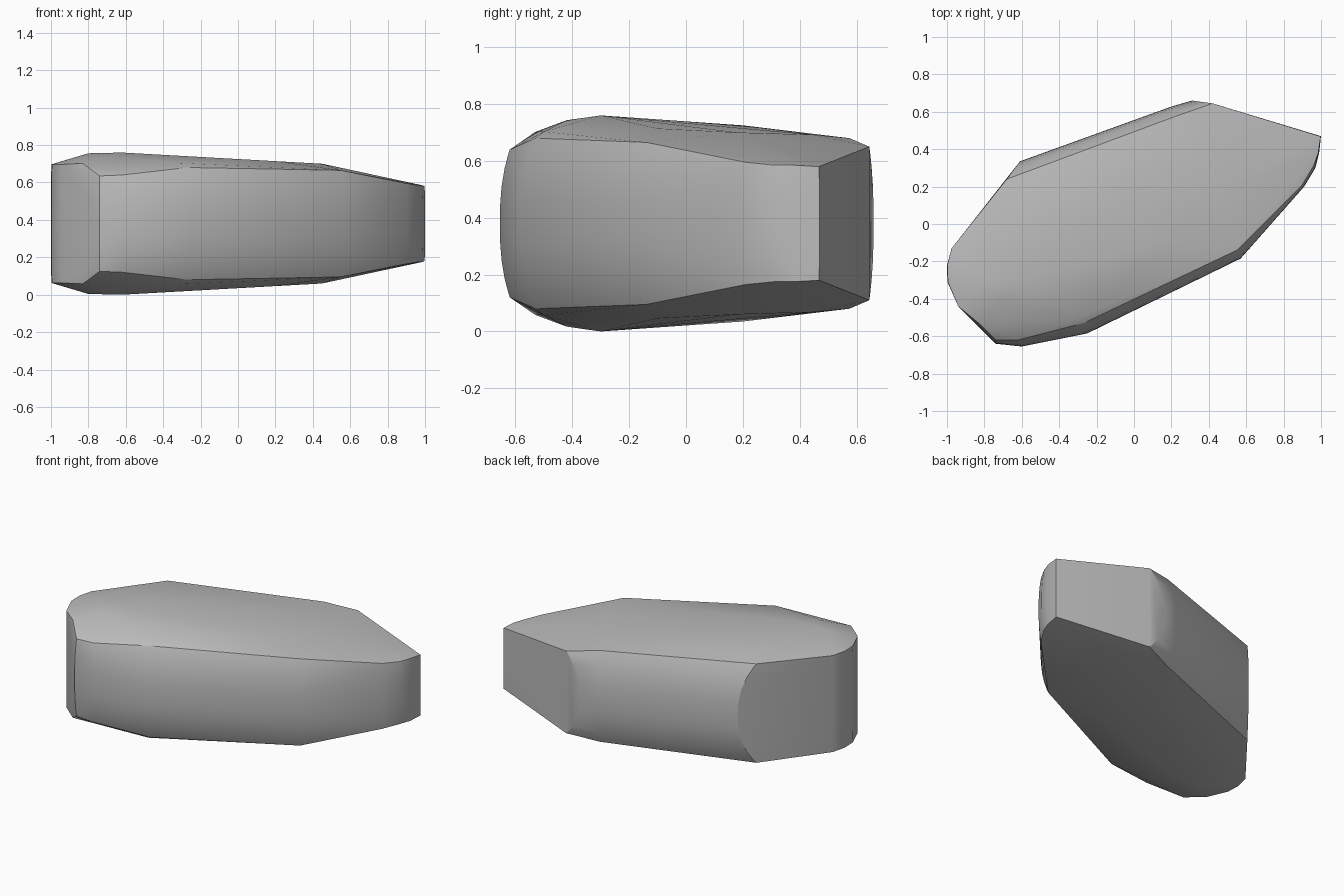
import bpy, bmesh

cube = bpy.data.objects.get("Cube")
if cube:
    bpy.data.objects.remove(cube, do_unlink=True)

MID = 0.38  # the stone mirrors above and below this height

# Girdle stations: widest x, y, then rim x, y and rim half height
STATIONS = [
    (-0.60, -0.655, -0.62, -0.62, 0.26),
    (-0.25, -0.585, -0.27, -0.53, 0.30),
    (0.57, -0.185, 0.55, -0.14, 0.285),
    (0.91, 0.20, 0.90, 0.21, 0.215),
    (0.97, 0.30, 0.96, 0.31, 0.205),
    (0.99, 0.38, 0.985, 0.38, 0.205),
    (1.00, 0.47, 0.998, 0.468, 0.20),
    (0.31, 0.66, 0.42, 0.645, 0.27),
    (0.20, 0.628, 0.22, 0.575, 0.30),
    (-0.61, 0.335, -0.68, 0.24, 0.325),
    (-0.975, -0.13, -0.975, -0.13, 0.317),
    (-1.00, -0.22, -0.998, -0.22, 0.317),
    (-0.998, -0.31, -0.995, -0.31, 0.317),
    (-0.94, -0.44, -0.94, -0.44, 0.317),
    (-0.74, -0.64, -0.74, -0.62, 0.255),
]

# Gently domed crown: x, y, half height
CROWN = [
    (-0.70, -0.42, 0.363), (-0.80, -0.30, 0.376), (-0.62, -0.30, 0.38),
    (-0.83, -0.53, 0.322), (-0.30, -0.50, 0.323), (-0.55, 0.20, 0.345),
    (0.20, -0.10, 0.334), (0.45, 0.18, 0.32), (0.30, 0.45, 0.312),
]


def build_stone():
    bm = bmesh.new()
    # Walls bulge between the lower and upper rims
    steps = (-1, -0.94, -0.75, -0.5, -0.25, 0, 0.25, 0.5, 0.75, 0.94, 1)
    for mx, my, rx, ry, h in STATIONS:
        for t in steps:
            k = 1 - abs(t) ** 2.5
            bm.verts.new((rx + (mx - rx) * k, ry + (my - ry) * k, MID + h * t))
    for x, y, h in CROWN:
        for side in (-1, 1):
            bm.verts.new((x, y, MID + side * h))
    # Close the skin and drop buried points
    hull = bmesh.ops.convex_hull(bm, input=bm.verts[:])
    buried = {g for g in hull["geom_interior"] + hull["geom_unused"]
              if isinstance(g, bmesh.types.BMVert)}
    bmesh.ops.delete(bm, geom=list(buried), context="VERTS")
    bmesh.ops.dissolve_limit(bm, angle_limit=0.01, verts=bm.verts[:], edges=bm.edges[:])
    bmesh.ops.recalc_face_normals(bm, faces=bm.faces[:])
    mesh = bpy.data.meshes.new("stone")
    bm.to_mesh(mesh)
    bm.free()
    obj = bpy.data.objects.new("stone", mesh)
    bpy.context.collection.objects.link(obj)
    return obj


stone = build_stone()

# Plain grey stone
grey = bpy.data.materials.new("stone grey")
grey.use_nodes = True
colour = (0.5, 0.5, 0.5, 1)
grey.diffuse_color = colour
grey.node_tree.nodes["Principled BSDF"].inputs["Base Color"].default_value = colour
stone.data.materials.append(grey)

# Smooth crown and walls, crisp facet edges
for o in bpy.context.selected_objects:
    o.select_set(False)
stone.select_set(True)
bpy.context.view_layer.objects.active = stone
bpy.ops.object.shade_smooth_by_angle(angle=0.5)
